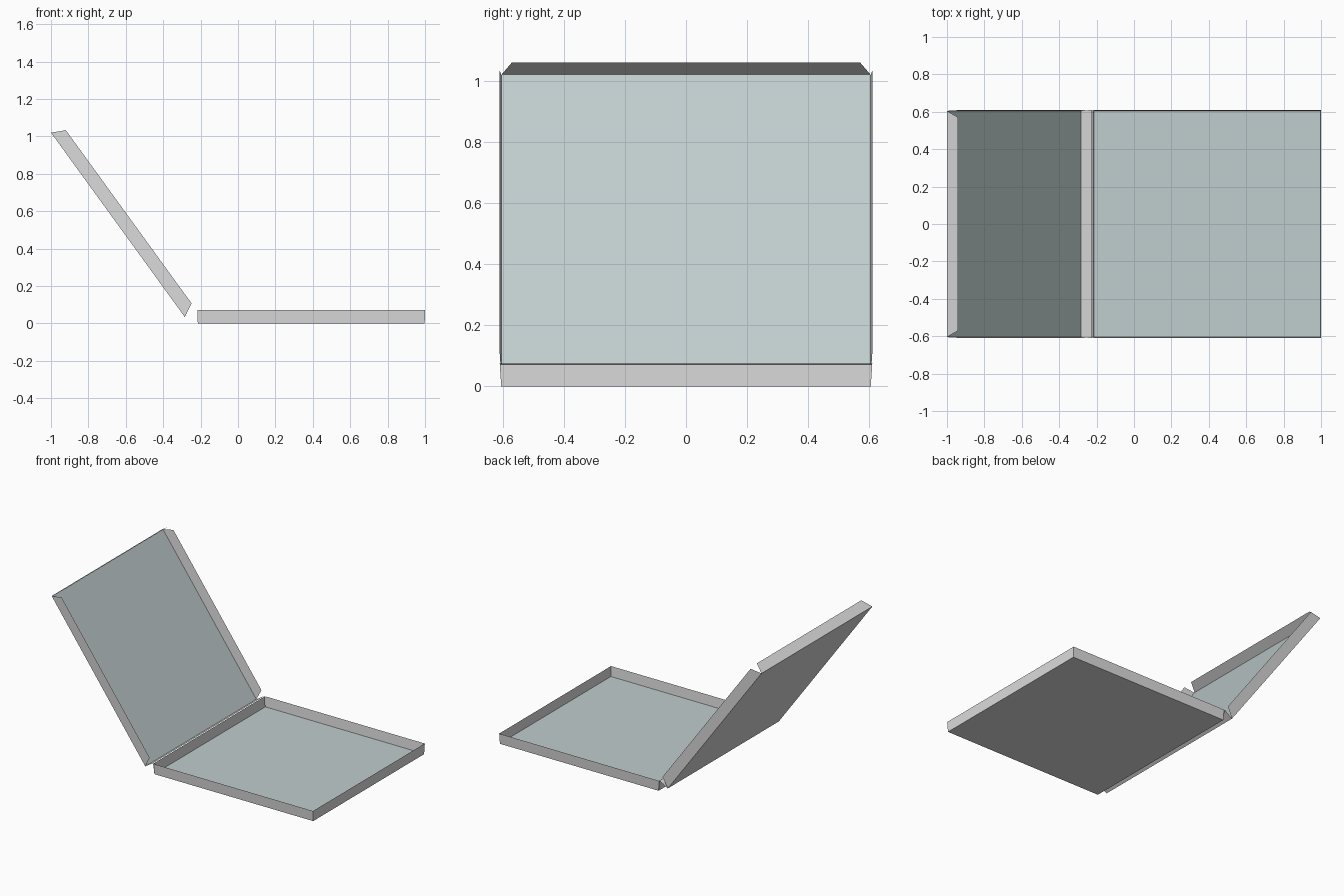
import bpy, bmesh, math
from mathutils import Matrix

if "Cube" in bpy.data.objects:
    bpy.data.objects.remove(bpy.data.objects["Cube"])


def material(name, rgb):
    m = bpy.data.materials.new(name)
    m.diffuse_color = (*rgb, 1)
    m.use_nodes = True
    m.node_tree.nodes["Principled BSDF"].inputs["Base Color"].default_value = m.diffuse_color
    return m


GREY = material("light grey card", (0.72, 0.72, 0.72))
TEAL = material("pale teal lining", (0.53, 0.61, 0.62))
W = 0.605   # half width
H = 0.072   # wall height


def mesh_object(name, quads, mat, matrix):
    bm = bmesh.new()
    for q in quads:
        bm.faces.new([bm.verts.new(p) for p in q])
    bmesh.ops.remove_doubles(bm, verts=bm.verts, dist=1e-5)
    me = bpy.data.meshes.new(name)
    bm.to_mesh(me)
    bm.free()
    me.materials.append(mat)
    ob = bpy.data.objects.new(name, me)
    ob.matrix_world = matrix
    bpy.context.collection.objects.link(ob)


def open_panel(name, length, matrix, end_lean, side_trim, start_trim, end_trim, flare):
    """Thin panel along local x with four upright flaps and a lining sheet."""
    L = length
    # base sheet, facing outward
    quads = [[(0, -W, 0), (0, W, 0), (L, W, 0), (L, -W, 0)]]
    # long side flaps
    for s in (-1, 1):
        q = [(0, s * W, 0), (L, s * W, 0),
             (L - side_trim, s * (W + flare), H), (side_trim, s * (W + flare), H)]
        quads.append(q if s < 0 else q[::-1])
    # end flaps
    for x, lean, trim in ((0, end_lean[0], start_trim), (L, end_lean[1], end_trim)):
        w = W + flare - trim
        q = [(x, -W, 0), (x, W, 0), (x + lean, w, H), (x + lean, -w, H)]
        quads.append(q if x > 0 else q[::-1])
    mesh_object(name, quads, GREY, matrix)
    # inner lining
    z, e = 0.003, 0.001
    mesh_object(name + "_lining",
                [[(e, -W + e, z), (L - e, -W + e, z), (L - e, W - e, z), (e, W - e, z)]],
                TEAL, matrix)


# tray lying flat
open_panel("tray", 1.213, Matrix.Translation((-0.215, 0, 0)),
           (-0.006, 0.002), -0.002, 0, 0, 0.005)

# lid tilted open, running from its top edge down to the hinge
dx, dz = 0.715, -0.985
tilt = Matrix.Translation((-1.0, 0, 1.02)) @ Matrix.Rotation(math.atan2(-dz, dx), 4, 'Y')
open_panel("lid", math.hypot(dx, dz), tilt, (0.002, 0.004), 0.036, 0.04, 0, 0.005)
